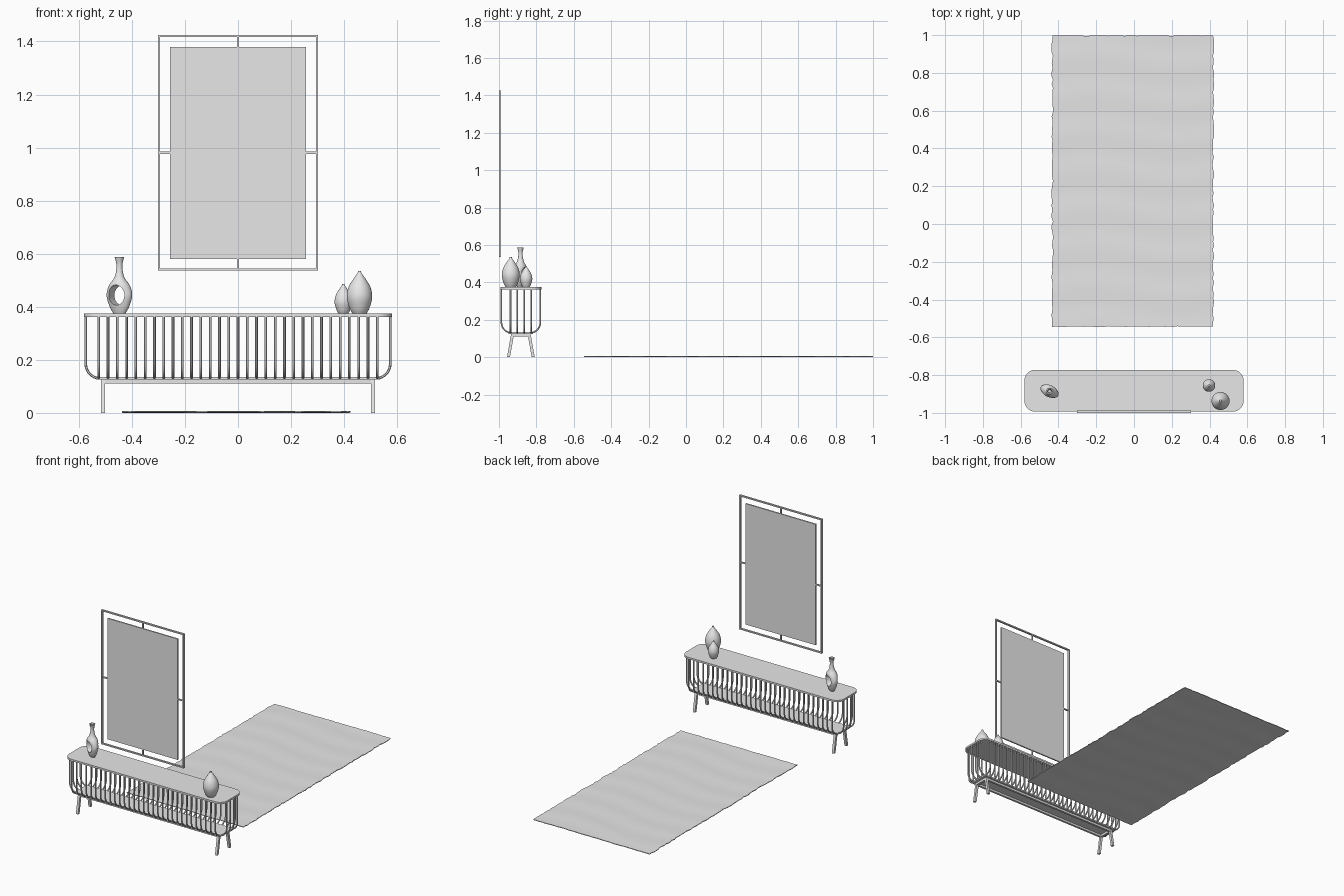
import bpy, bmesh, math, random
from mathutils import Vector, Matrix

random.seed(4)
if "Cube" in bpy.data.objects:
    bpy.data.objects.remove(bpy.data.objects["Cube"])

grey = bpy.data.materials.new("plain_grey")
grey.use_nodes = True
grey.diffuse_color = (0.8, 0.8, 0.8, 1)
grey.node_tree.nodes["Principled BSDF"].inputs["Base Color"].default_value = (0.8, 0.8, 0.8, 1)


def finish(name, bm, smooth=False):
    """Turn a bmesh into a named, coloured object."""
    bmesh.ops.recalc_face_normals(bm, faces=bm.faces)
    me = bpy.data.meshes.new(name)
    bm.to_mesh(me)
    bm.free()
    me.materials.append(grey)
    ob = bpy.data.objects.new(name, me)
    bpy.context.collection.objects.link(ob)
    if smooth:
        smooth_object(ob)
    return ob


def select_only(ob):
    bpy.ops.object.select_all(action='DESELECT')
    ob.select_set(True)
    bpy.context.view_layer.objects.active = ob


def smooth_object(ob):
    select_only(ob)
    bpy.ops.object.shade_smooth_by_angle(angle=math.radians(40))


def add_box(bm, x0, x1, y0, y1, z0, z1, lean=0):
    """Box between two corners; lean slides the top along y."""
    vs = bmesh.ops.create_cube(bm, size=1)["verts"]
    for v in vs:
        top = v.co.z > 0
        v.co = Vector((x1 if v.co.x > 0 else x0,
                       (y1 if v.co.y > 0 else y0) + (lean if top else 0),
                       z1 if top else z0))


def plate(name, hx, hy, r, z0, z1):
    """Rounded rectangular plate centred on the cabinet."""
    bm = bmesh.new()
    ring = []
    for k, (sx, sy) in enumerate([(1, 1), (-1, 1), (-1, -1), (1, -1)]):
        for i in range(9):
            a = (k + i / 8) * math.pi / 2
            ring.append(bm.verts.new((sx * (hx - r) + r * math.cos(a),
                                      CY + sy * (hy - r) + r * math.sin(a), z0)))
    base = bm.faces.new(ring)
    up = bmesh.ops.extrude_face_region(bm, geom=[base])["geom"]
    bmesh.ops.translate(bm, vec=(0, 0, z1 - z0),
                        verts=[g for g in up if isinstance(g, bmesh.types.BMVert)])
    return finish(name, bm, True)


def lathe(profile, steps=40):
    """Revolve (radius, height) points around z."""
    bm = bmesh.new()
    vs = [bm.verts.new((r, 0, z)) for r, z in profile]
    es = [bm.edges.new(p) for p in zip(vs, vs[1:])]
    bmesh.ops.spin(bm, geom=vs + es, cent=(0, 0, 0), axis=(0, 0, 1),
                   angle=2 * math.pi, steps=steps)
    bmesh.ops.remove_doubles(bm, verts=bm.verts, dist=0.00005)
    return bm


def smooth_profile(points, sub=5):
    """Catmull-Rom rounding of a coarse profile."""
    p = [Vector(q) for q in points]
    p = [p[0]] + p + [p[-1]]
    out = []
    for a, b, c, d in zip(p, p[1:], p[2:], p[3:]):
        for i in range(sub):
            t = i / sub
            out.append(tuple(0.5 * (2 * b + (c - a) * t + (2 * a - 5 * b + 4 * c - d) * t * t
                                    + (3 * b - a - 3 * c + d) * t ** 3)))
    return out + [tuple(p[-1])]


# Cabinet plates
CY, HX, HY, R = -0.883, 0.58, 0.11, 0.055
TOP = 0.374
plate("cabinet_top", HX, HY, R, 0.362, TOP)
plate("cabinet_floor", HX - 0.045, HY - 0.045, 0.01, 0.125, 0.135)

# Curved ribs around the cabinet
ribs = bpy.data.curves.new("cabinet_ribs", 'CURVE')
ribs.dimensions = '3D'
ribs.bevel_depth = 0.005
ribs.bevel_resolution = 1
ribs.use_fill_caps = True


def add_rib(foot, out):
    path = [(0, 0.364)]
    for i in range(8):
        a = i / 7 * math.pi / 2
        path.append((0.055 * (1 - math.cos(a)), 0.185 - 0.055 * math.sin(a)))
    sp = ribs.splines.new('POLY')
    sp.points.add(len(path) - 1)
    for pt, (inset, z) in zip(sp.points, path):
        pos = Vector(foot) - Vector(out) * inset
        pt.co = (pos.x, pos.y, z, 1)


for side in (-1, 1):
    for i in range(-15, 16):
        add_rib((i * 0.035, CY + side * (HY - 0.006)), (0, side))
    for i in range(4):
        add_rib((side * (HX - 0.006), CY + (i - 1.5) * 0.037), (side, 0))
rib_ob = bpy.data.objects.new("cabinet_ribs", ribs)
bpy.context.collection.objects.link(rib_ob)
ribs.materials.append(grey)
select_only(rib_ob)
bpy.ops.object.convert(target='MESH')
smooth_object(bpy.context.view_layer.objects.active)

# Leg frame: splayed legs, end bars and long rails
bm = bmesh.new()
for sx in (-1, 1):
    x0, x1 = sorted((sx * 0.501, sx * 0.517))
    for sy in (-1, 1):
        y = CY + sy * 0.066
        add_box(bm, x0, x1, y - 0.008, y + 0.008, 0, 0.125, -sy * 0.022)
    add_box(bm, x0, x1, CY - 0.045, CY + 0.045, 0.111, 0.125)
for sy in (-1, 1):
    y = CY + sy * 0.045
    add_box(bm, -0.505, 0.505, y - 0.007, y + 0.007, 0.111, 0.125)
finish("leg_frame", bm)

# Wall mirror: panel, outer frame and four short connectors
bm = bmesh.new()
add_box(bm, -0.256, 0.256, -0.998, -0.989, 0.58, 1.38)
finish("mirror_panel", bm)
bm = bmesh.new()
W, Z0, Z1, T = 0.302, 0.536, 1.425, 0.008
Y0, Y1 = -1.0, -0.988
for z in (Z0, Z1 - T):
    add_box(bm, -W, W, Y0, Y1, z, z + T)
for x in (-W, W - T):
    add_box(bm, x, x + T, Y0, Y1, Z0 + T, Z1 - T)
finish("mirror_frame", bm)
bm = bmesh.new()
ZM = (Z0 + Z1) / 2
for x0, x1 in ((-W + T, -0.256), (0.256, W - T)):
    add_box(bm, x0, x1, -0.998, -0.99, ZM - 0.004, ZM + 0.004)
for z0, z1 in ((Z0 + T, 0.58), (1.38, Z1 - T)):
    add_box(bm, -0.004, 0.004, -0.998, -0.99, z0, z1)
finish("mirror_connectors", bm)

# Two drop-shaped vases
drop = smooth_profile([(0.55, 0), (0.78, 0.13), (1, 0.38), (0.86, 0.62),
                       (0.45, 0.83), (0.16, 0.95), (0.13, 1)])
for name, x, y, r, h in (("small_vase", 0.397, -0.855, 0.033, 0.112),
                         ("large_vase", 0.458, -0.937, 0.048, 0.161)):
    ends = [(0, 0)] + drop + [(0, 1)]
    vase = finish(name, lathe([(a * r, b * h) for a, b in ends]), True)
    vase.location = (x, y, TOP)

# Ring vase: flattened body with an oval hole and a round flared neck
shape = smooth_profile([(0.024, 0), (0.039, 0.025), (0.052, 0.068), (0.042, 0.105),
                        (0.02, 0.135), (0.012, 0.165), (0.012, 0.19), (0.018, 0.213)])
bm = lathe([(0, 0)] + shape + [(0.012, 0.213), (0.008, 0.195), (0, 0.19)])
for v in bm.verts:
    t = min(max((v.co.z - 0.08) / 0.06, 0), 1)
    v.co.y *= 0.58 + 0.42 * t
ring_vase = finish("ring_vase", bm)
bm = bmesh.new()
bmesh.ops.create_cone(bm, cap_ends=True, segments=40, radius1=1, radius2=1, depth=0.2,
                      matrix=Matrix.Rotation(math.pi / 2, 4, 'X'))
for v in bm.verts:
    v.co.x *= 0.033
    v.co.z = v.co.z * 0.038 + 0.07
cutter = finish("hole_cutter", bm)
cutter.hide_render = True
mod = ring_vase.modifiers.new("hole", 'BOOLEAN')
mod.operation = 'DIFFERENCE'
mod.solver = 'EXACT'
mod.object = cutter
bpy.context.view_layer.update()
select_only(ring_vase)
bpy.ops.object.modifier_apply(modifier="hole")
bpy.data.objects.remove(cutter)
smooth_object(ring_vase)
ring_vase.location = (-0.447, -0.885, TOP)
ring_vase.rotation_euler.z = math.radians(-27)

# Rug: thin, gently rippled sheet with an uneven edge
bm = bmesh.new()
NX, NY = 40, 72
RX0, RX1, RY0, RY1 = -0.433, 0.42, -0.543, 0.998
grid = []
for j in range(NY + 1):
    row = []
    for i in range(NX + 1):
        x = RX0 + (RX1 - RX0) * i / NX
        y = RY0 + (RY1 - RY0) * j / NY
        if i in (0, NX):
            x += random.uniform(-0.004, 0.004)
        if j in (0, NY):
            y += random.uniform(-0.002, 0.002)
        z = 0.006 + 0.001 * math.sin(y * 31 + math.sin(x * 7)) + 0.0006 * math.sin(x * 23 + y * 9)
        row.append(bm.verts.new((x, y, z)))
    grid.append(row)
for a, b in zip(grid, grid[1:]):
    for i in range(NX):
        bm.faces.new((a[i], a[i + 1], b[i + 1], b[i]))
up = bmesh.ops.extrude_face_region(bm, geom=bm.faces[:])["geom"]
bmesh.ops.translate(bm, vec=(0, 0, -0.004),
                    verts=[g for g in up if isinstance(g, bmesh.types.BMVert)])
finish("rug", bm, True)
